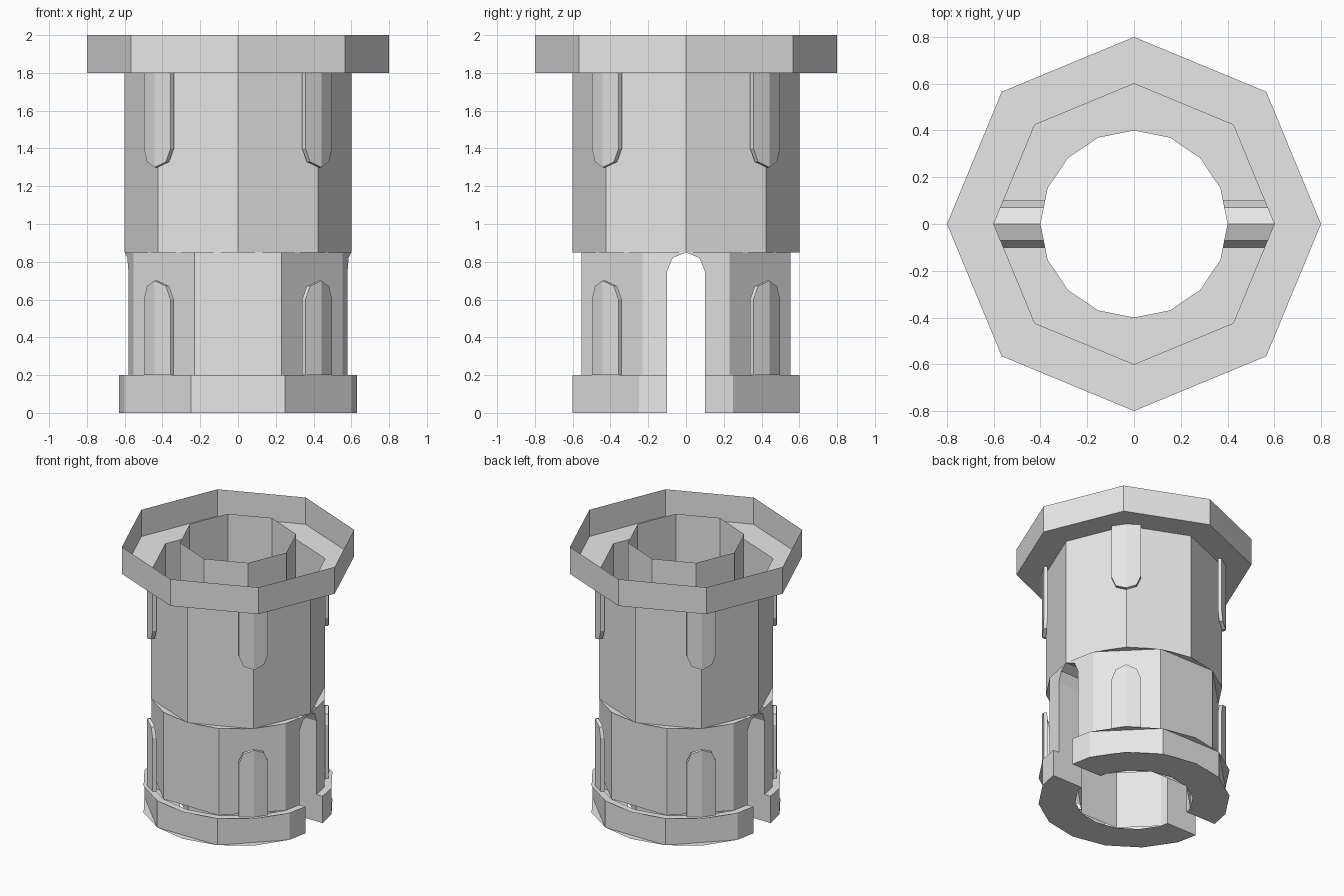
import bpy, bmesh, math

old = bpy.data.objects.get("Cube")
if old:
    bpy.data.objects.remove(old, do_unlink=True)

grey = bpy.data.materials.new("light_grey")
grey.use_nodes = True
grey.diffuse_color = (0.8, 0.8, 0.8, 1)
grey.node_tree.nodes["Principled BSDF"].inputs["Base Color"].default_value = (0.8, 0.8, 0.8, 1)

SLOT = 0.1                       # half width of slots and ribs
DIAG = SLOT * math.sqrt(0.5)
SPRING, CROWN = 0.75, 0.85       # arch start and top


def build(name, bands, mirror=False):
    """Each band is a pair of equally long point rows joined by quads."""
    bm = bmesh.new()
    for a, b in bands:
        va, vb = [bm.verts.new(p) for p in a], [bm.verts.new(p) for p in b]
        for i in range(len(a) - 1):
            bm.faces.new((va[i], va[i + 1], vb[i + 1], vb[i]))
    bmesh.ops.remove_doubles(bm, verts=bm.verts[:], dist=0.0001)
    mesh = bpy.data.meshes.new(name)
    bm.to_mesh(mesh)
    bm.free()
    mesh.materials.append(grey)
    ob = bpy.data.objects.new(name, mesh)
    bpy.context.scene.collection.objects.link(ob)
    if mirror:
        mod = ob.modifiers.new("mirror", 'MIRROR')
        mod.use_axis = (True, True, False)
    return ob


def polar(r, deg, z):
    a = math.radians(deg)
    return (r * math.cos(a), r * math.sin(a), z)


def octagon(r, z):
    return [polar(r, 45 * i, z) for i in range(9)]


def near_slot(r, y, z):
    """Point on the wall facet that the slot cuts, at offset y."""
    return (r - y * math.tan(math.radians(11.25)), y, z)


def wall_quarter(r, z):
    """Quarter of the split wall, from the slot edge to the y axis."""
    end = polar(r, 67.5, z)
    return [near_slot(r, SLOT, z), polar(r, 22.5, z), end, (0, end[1], z)]


def ring_quarter(r, z):
    """Quarter of a sixteen sided ring edge, cut at the slot."""
    return [near_slot(r, SLOT, z)] + [polar(r, 22.5 * i, z) for i in range(1, 5)]


def arch(r):
    return [near_slot(r, 0, CROWN), near_slot(r, DIAG, SPRING + DIAG),
            near_slot(r, SLOT, SPRING)]


def lintel(r):
    return [near_slot(r, y, CROWN) for y in (0, DIAG, SLOT)]


# Upper half: flange tray, barrel and bore
build("flange", [(octagon(0.8, 1.8), octagon(0.8, 2)),
                 (octagon(0.8, 1.8), octagon(0.6, 1.8))])
build("upper_barrel", [(octagon(0.6, CROWN), octagon(0.6, 1.8))])
build("upper_bore", [(octagon(0.4, 2), octagon(0.4, CROWN))])
build("middle_ring", [(ring_quarter(0.6, CROWN), ring_quarter(0.4, CROWN))], True)

# Lower half: split legs with arched slots
build("leg_outer_wall", [(wall_quarter(0.6, 0.2), wall_quarter(0.6, CROWN)),
                         (arch(0.6), lintel(0.6))], True)
build("leg_inner_wall", [(wall_quarter(0.4, CROWN), wall_quarter(0.4, 0)),
                         (lintel(0.4), arch(0.4))], True)


def jamb(r, low):
    return [near_slot(r, SLOT, low)] + arch(r)[::-1]


build("slot_lining", [(jamb(0.6, 0.2), jamb(0.4, 0.2))], True)

# Foot lip around the bottom
build("foot_lip", [(wall_quarter(0.65, 0), wall_quarter(0.65, 0.2)),
                   (ring_quarter(0.65, 0.2), ring_quarter(0.6, 0.2)),
                   (ring_quarter(0.4, 0), ring_quarter(0.65, 0))], True)
build("foot_slot_end", [([near_slot(0.65, SLOT, z) for z in (0, 0.2)],
                         [near_slot(0.4, SLOT, z) for z in (0, 0.2)])], True)


# Round ended ribs on the four diagonals, upright below and inverted above
def rib(name, angle, inverted):
    def pt(t, z, depth=0.0):
        return (0.625 - 0.2 * abs(t) - depth, t, 2 - z if inverted else z)
    tips = [(-SLOT, 0.6), (-DIAG, 0.6 + DIAG), (0, 0.7), (DIAG, 0.6 + DIAG), (SLOT, 0.6)]
    outline = [(-SLOT, 0.2)] + tips + [(SLOT, 0.2)]
    bands = [([pt(t, 0.2) for t, z in tips], [pt(t, z) for t, z in tips]),
             ([pt(t, z) for t, z in outline], [pt(t, z, 0.025) for t, z in outline])]
    if inverted:
        bands = [(b, a) for a, b in bands]
    build(name, bands).rotation_euler.z = math.radians(angle)


for i in range(4):
    rib(f"lower_rib_{i + 1}", 45 + 90 * i, False)
    rib(f"upper_rib_{i + 1}", 45 + 90 * i, True)
